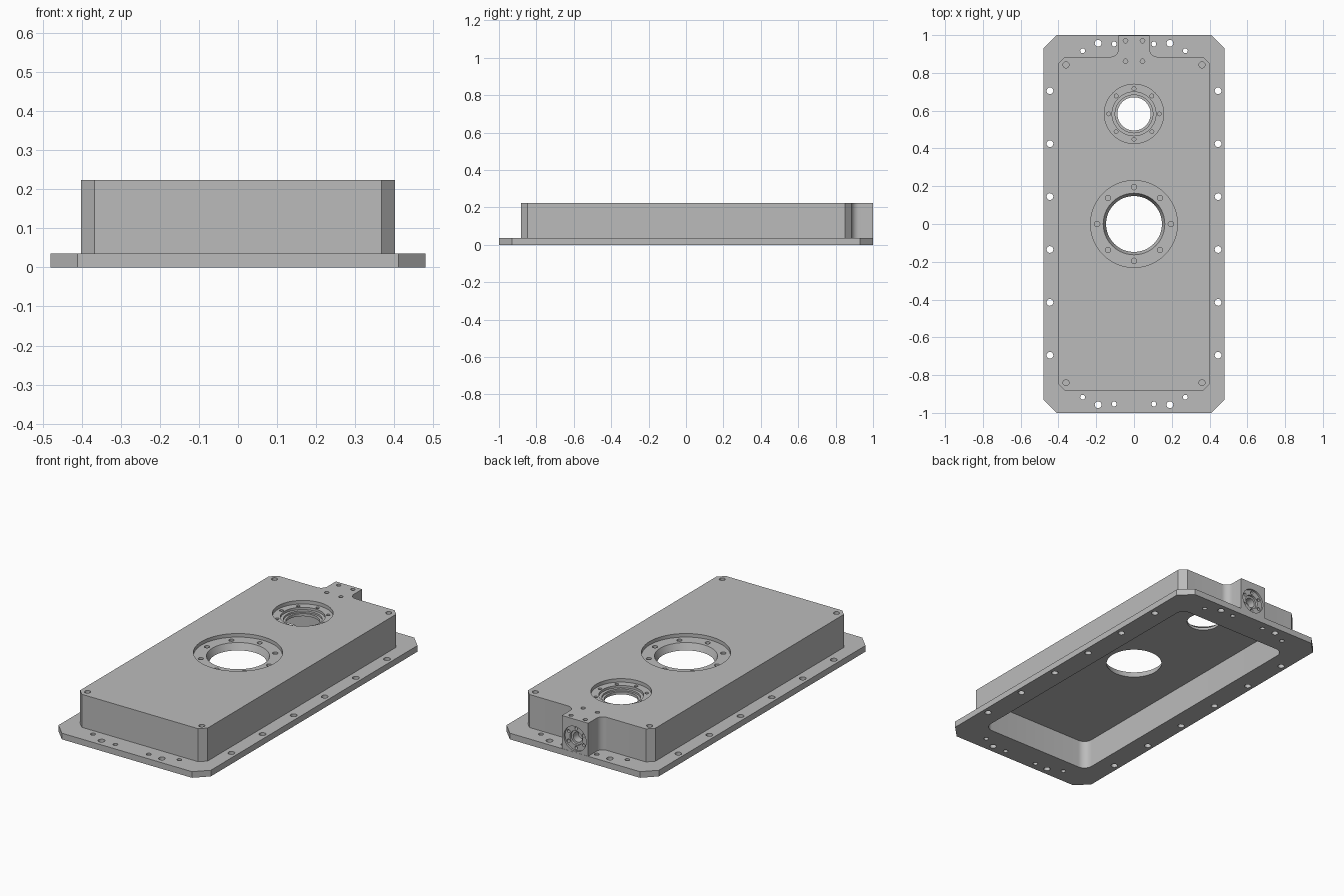
import bpy, bmesh
from math import sin, cos, pi, radians
from mathutils import Matrix, Vector

old = bpy.data.objects.get("Cube")
if old:
    bpy.data.objects.remove(old, do_unlink=True)

# Bare cast metal
metal = bpy.data.materials.new("grey metal")
metal.use_nodes = True
GREY = (0.5, 0.5, 0.5, 1)
metal.diffuse_color = GREY
metal.node_tree.nodes["Principled BSDF"].inputs["Base Color"].default_value = GREY


def prism(bm, outline, z0, z1):
    """Extrude a flat outline between two heights."""
    low = [bm.verts.new((x, y, z0)) for x, y in outline]
    high = [bm.verts.new((x, y, z1)) for x, y in outline]
    bm.faces.new(low[::-1])
    bm.faces.new(high)
    n = len(low)
    for i in range(n):
        j = (i + 1) % n
        bm.faces.new((low[i], low[j], high[j], high[i]))


def lathe(bm, profile, place, sides=24):
    """Revolve (radius, height) points into a closed solid."""
    rings = []
    for r, z in profile:
        rings.append([bm.verts.new(place @ Vector((r * cos(2 * pi * i / sides),
                                                  r * sin(2 * pi * i / sides), z)))
                      for i in range(sides)])
    bm.faces.new(rings[0])
    bm.faces.new(rings[-1])
    for a, b in zip(rings, rings[1:]):
        for i in range(sides):
            j = (i + 1) % sides
            bm.faces.new((a[i], a[j], b[j], b[i]))


def drill(bm, x, y, r, z0, z1, place=Matrix()):
    lathe(bm, [(r, z0), (r, z1)], place @ Matrix.Translation((x, y, 0)), 16)


def arc(cx, cy, r, a0, a1, steps=8):
    return [(cx + r * cos(radians(a0 + (a1 - a0) * i / steps)),
             cy + r * sin(radians(a0 + (a1 - a0) * i / steps))) for i in range(steps + 1)]


def mirrored(half):
    return half + [(-x, y) for x, y in reversed(half)]


def make(name, bm):
    bmesh.ops.recalc_face_normals(bm, faces=bm.faces)
    mesh = bpy.data.meshes.new(name)
    bm.to_mesh(mesh)
    bm.free()
    mesh.materials.append(metal)
    ob = bpy.data.objects.new(name, mesh)
    bpy.context.scene.collection.objects.link(ob)
    return ob


def combine(target, tool, operation):
    """Apply a boolean and discard the tool."""
    mod = target.modifiers.new("cut", 'BOOLEAN')
    mod.operation, mod.solver, mod.object = operation, 'EXACT', tool
    graph = bpy.context.evaluated_depsgraph_get()
    mesh = bpy.data.meshes.new_from_object(target.evaluated_get(graph))
    target.modifiers.clear()
    target.data = mesh
    bpy.data.objects.remove(tool, do_unlink=True)


TOP, FLANGE, CEILING, FLOOR = 0.223, 0.035, 0.165, 0.203

# Flange plate with clipped corners
bm = bmesh.new()
prism(bm, mirrored([(0.41, -1), (0.48, -0.93), (0.48, 0.93), (0.41, 1)]), 0, FLANGE)
cover = make("housing_cover", bm)

# Raised housing with the filleted rear boss
bm = bmesh.new()
half = [(0.367, -0.882), (0.402, -0.847), (0.402, 0.85), (0.367, 0.885)]
half += arc(0.123, 0.925, 0.04, 270, 180) + [(0.083, 0.999)]
prism(bm, mirrored(half), 0.015, TOP)
combine(cover, make("housing_body", bm), 'UNION')

# Hollow underside with rounded corners
bm = bmesh.new()
half = arc(0.305, -0.78, 0.05, 270, 360) + arc(0.305, 0.78, 0.05, 0, 90)
prism(bm, mirrored(half), -0.1, CEILING)
combine(cover, make("cavity_cutter", bm), 'DIFFERENCE')

# Large and small openings, each in a shallow round recess
bm = bmesh.new()
lathe(bm, [(0.148, 0.1), (0.148, CEILING), (0.163, FLOOR), (0.23, FLOOR), (0.23, 0.3)],
      Matrix(), 64)
lathe(bm, [(0.088, 0.1), (0.088, 0.18), (0.1, 0.18), (0.1, 0.19), (0.116, 0.19),
           (0.116, FLOOR), (0.157, FLOOR), (0.157, 0.3)],
      Matrix.Translation((0, 0.583, 0)), 48)

# Rear port recess with a central bore
rear = Matrix.Translation((0, 1, 0.112)) @ Matrix.Rotation(radians(-90), 4, 'X')
lathe(bm, [(0.028, -0.07), (0.028, -0.025), (0.04, -0.025), (0.04, -0.012),
           (0.07, -0.012), (0.07, 0.05)], rear, 32)
combine(cover, make("opening_cutter", bm), 'DIFFERENCE')

# Bolt circles, corner screws, boss screws and flange holes
bm = bmesh.new()
for k in range(8):
    a = k * pi / 4
    drill(bm, 0.195 * cos(a), 0.195 * sin(a), 0.014, 0.185, 0.3)
    drill(bm, 0.134 * cos(a), 0.583 + 0.134 * sin(a), 0.01, 0.185, 0.3)
for k in range(6):
    a = k * pi / 3 + pi / 6
    drill(bm, 0.055 * cos(a), 0.055 * sin(a), 0.009, -0.035, 0.05, rear)
for s in (-1, 1):
    for y in (-0.84, 0.842):
        drill(bm, s * 0.36, y, 0.016, 0.185, 0.3)
    for y in (0.862, 0.97):
        drill(bm, s * 0.045, y, 0.012, 0.192, 0.3)
    for k in range(6):
        drill(bm, s * 0.445, 0.705 - 0.28 * k, 0.018, -0.1, 0.1)
    for e in (-1, 1):
        for x, y, r in ((0.19, 0.957, 0.018), (0.105, 0.953, 0.013), (0.272, 0.917, 0.013)):
            drill(bm, s * x, e * y, r, -0.1, 0.1)
combine(cover, make("hole_cutter", bm), 'DIFFERENCE')

# Smooth bores and fillets, crisp edges
bpy.ops.object.select_all(action='DESELECT')
cover.select_set(True)
bpy.context.view_layer.objects.active = cover
bpy.ops.object.shade_smooth_by_angle(angle=radians(30))
